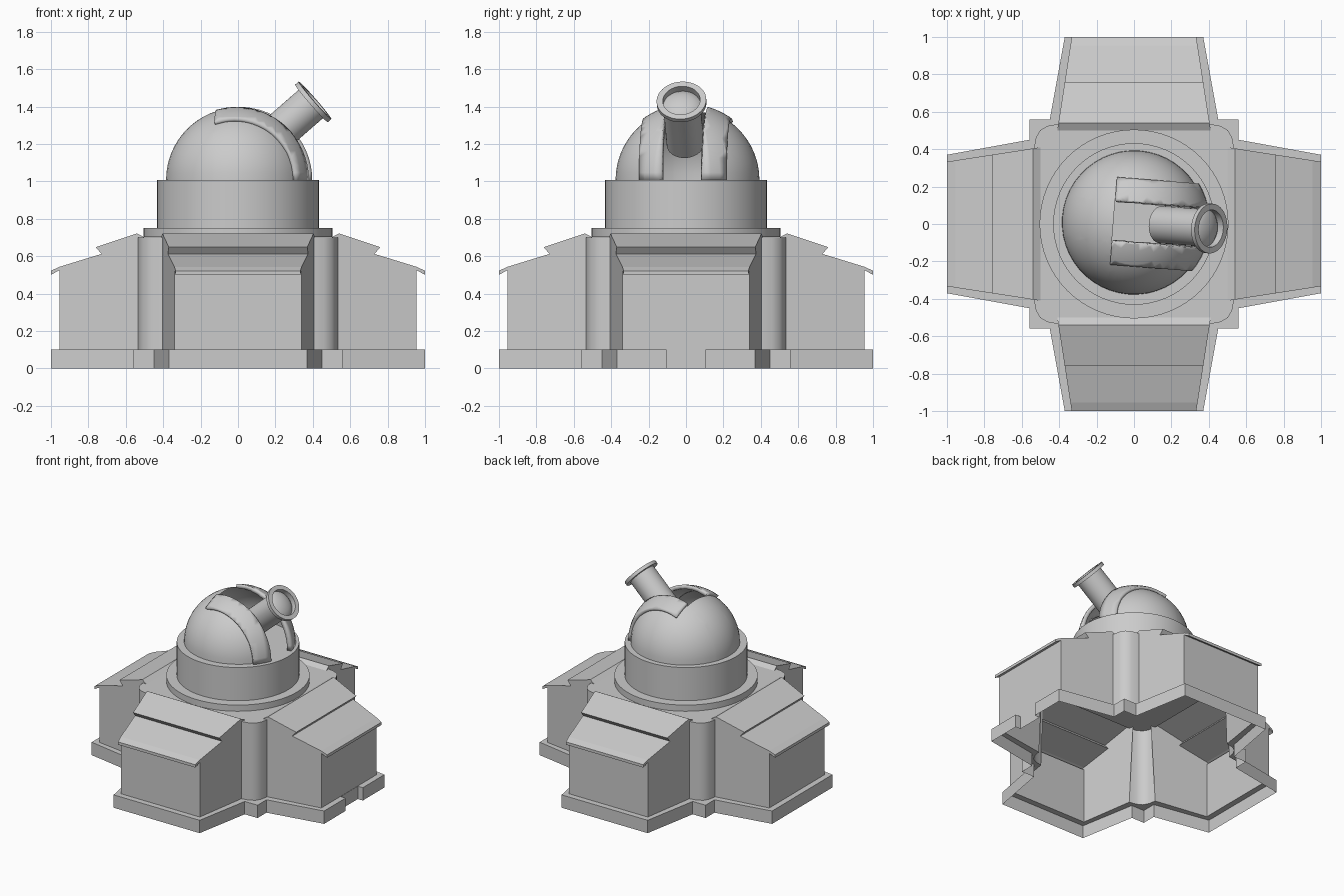
import bpy, bmesh, math
from mathutils import Matrix, Vector

if "Cube" in bpy.data.objects:
    bpy.data.objects.remove(bpy.data.objects["Cube"])


def finish(bm, name, matrix=Matrix(), smooth=None):
    bmesh.ops.remove_doubles(bm, verts=bm.verts, dist=1e-5)
    bmesh.ops.recalc_face_normals(bm, faces=bm.faces)
    mesh = bpy.data.meshes.new(name)
    bm.to_mesh(mesh)
    bm.free()
    obj = bpy.data.objects.new(name, mesh)
    bpy.context.collection.objects.link(obj)
    obj.matrix_world = matrix
    if smooth:
        bpy.ops.object.select_all(action='DESELECT')
        obj.select_set(True)
        bpy.context.view_layer.objects.active = obj
        bpy.ops.object.shade_smooth_by_angle(angle=math.radians(smooth))
    return obj


def lathe(name, profile, steps, matrix=Matrix(), smooth=35):
    bm = bmesh.new()
    vs = [bm.verts.new((r, 0, z)) for r, z in profile]
    es = [bm.edges.new(p) for p in zip(vs, vs[1:])]
    bmesh.ops.spin(bm, geom=vs + es, cent=(0, 0, 0), axis=(0, 0, 1),
                   angle=2 * math.pi, steps=steps, use_merge=True)
    return finish(bm, name, matrix, smooth)


def around(points, k):
    """Quarter outline turned k times by 90 degrees."""
    rot = Matrix.Rotation(k * math.pi / 2, 2)
    return [tuple(rot @ Vector(p)) for p in points]


def half_width(d):
    return 0.405 - 0.155 * (d - 0.535)


CORNER = [(0.405, -0.535), (0.46, -0.525), (0.502, -0.502), (0.525, -0.46), (0.535, -0.405)]

# Plinth: outer band plus the ledge up to the walls, with a doorway notch on +x
WALL_END = 0.955
outer, inner = [], []
for k in range(4):
    w = half_width(WALL_END)
    outer += around([(0.37, -1), (0.45, -0.56), (0.56, -0.56), (0.56, -0.45), (1, -0.37)], k)
    inner += around([(w, -WALL_END)] + CORNER + [(WALL_END, -w)], k)
    if k == 0:
        n = WALL_END + 0.002
        outer += [(1, -0.105), (n, -0.105), (n, 0.105), (1, 0.105)]
bm = bmesh.new()
low = [bm.verts.new((x, y, 0)) for x, y in outer]
top = [bm.verts.new((x, y, 0.1)) for x, y in outer]
wall = [bm.verts.new((x, y, 0.1)) for x, y in inner]
for i in range(len(outer)):
    bm.faces.new((low[i - 1], low[i], top[i], top[i - 1]))
for i in range(len(wall)):
    bm.edges.new((wall[i - 1], wall[i]))
rim = [bm.edges.get((loop[i - 1], loop[i])) for loop in (top, wall) for i in range(len(loop))]
bmesh.ops.triangle_fill(bm, edges=rim, use_beauty=True, normal=(0, 0, 1))
finish(bm, "plinth")

# Four tapered wings with stepped roofs, open below and towards the core
PROFILE = [(0.535, 0.1), (WALL_END, 0.1), (WALL_END, 0.525), (1.0, 0.5), (1.0, 0.522),
           (0.955, 0.543), (0.73, 0.612), (0.76, 0.648), (0.54, 0.722), (0.5, 0.7)]
for k, side in enumerate(("front", "right", "back", "left")):
    bm = bmesh.new()
    a, b = [[bm.verts.new((s * half_width(d), -d, z)) for d, z in PROFILE] for s in (-1, 1)]
    bm.faces.new(a)
    bm.faces.new(b)
    for i in range(1, len(PROFILE) - 1):
        bm.faces.new((a[i], b[i], b[i + 1], a[i + 1]))
    finish(bm, side + "_wing", Matrix.Rotation(k * math.pi / 2, 4, 'Z'))

# Core: rounded corner walls between the wings and a flat ceiling
bm = bmesh.new()
ceiling = []
for k in range(4):
    pts = around(CORNER, k)
    lo = [bm.verts.new((x, y, 0.1)) for x, y in pts]
    hi = [bm.verts.new((x, y, 0.7)) for x, y in pts]
    for i in range(len(pts) - 1):
        bm.faces.new((lo[i], lo[i + 1], hi[i + 1], hi[i]))
    ceiling += hi
bm.faces.new(ceiling)
finish(bm, "core_walls", smooth=40)

# Base ring and drum
lathe("base_ring", [(0.505, 0.702), (0.505, 0.75), (0.42, 0.75)], 64)
lathe("drum", [(0.432, 0.745), (0.432, 1.008), (0, 1.008)], 64)

# Dome assembly, turned slightly to the right
HEAD = Matrix.Translation((0, 0.008, 1.008)) @ Matrix.Rotation(math.radians(-4.5), 4, 'Z')
SLOT, SHUTTER, BACK = 0.11, 0.235, -0.11


def sphere_part(name, radius, cuts, keep):
    """Half sphere cut along planes, keeping the faces whose centre passes the test."""
    bm = bmesh.new()
    bmesh.ops.create_uvsphere(bm, u_segments=48, v_segments=32, radius=radius)
    for co, no in cuts + [((0, 0, 0), (0, 0, 1))]:
        bmesh.ops.bisect_plane(bm, geom=bm.verts[:] + bm.edges[:] + bm.faces[:],
                               plane_co=co, plane_no=no, dist=1e-5)
    drop = []
    for f in bm.faces:
        c = f.calc_center_median()
        if c.z < 0 or not keep(c):
            drop.append(f)
    bmesh.ops.delete(bm, geom=drop, context='FACES')
    return finish(bm, name, HEAD, 35)


X, Y = (1, 0, 0), (0, 1, 0)
slot_cuts = [((BACK, 0, 0), X), ((0, SLOT, 0), Y), ((0, -SLOT, 0), Y)]
sphere_part("dome", 0.385, slot_cuts, lambda c: c.x < BACK or abs(c.y) > SLOT)
for s, side in ((-1, "front"), (1, "back")):
    cuts = slot_cuts + [((0, s * SHUTTER, 0), Y)]
    obj = sphere_part(side + "_shutter", 0.405, cuts,
                      lambda c: c.x > BACK and SLOT < s * c.y < SHUTTER)
    # make sure the shell thickens inwards
    if obj.data.polygons[0].normal.dot(obj.data.polygons[0].center) < 0:
        obj.data.flip_normals()
    mod = obj.modifiers.new("thickness", 'SOLIDIFY')
    mod.thickness = 0.03
    mod.offset = -1

# Telescope: tube, flange and bulging lens
tilt = HEAD @ Matrix.Translation((0.413, 0, 0.425)) @ Matrix.Rotation(math.radians(49), 4, 'Y')
lathe("telescope", [(0, -0.355), (0.1, -0.355), (0.1, -0.025), (0.133, -0.025), (0.133, 0),
                    (0.1, 0), (0.1, -0.04)], 40, tilt)
lathe("lens", [(0.1, -0.04), (0.085, -0.028), (0.06, -0.018), (0.03, -0.011), (0, -0.009)], 40, tilt)
